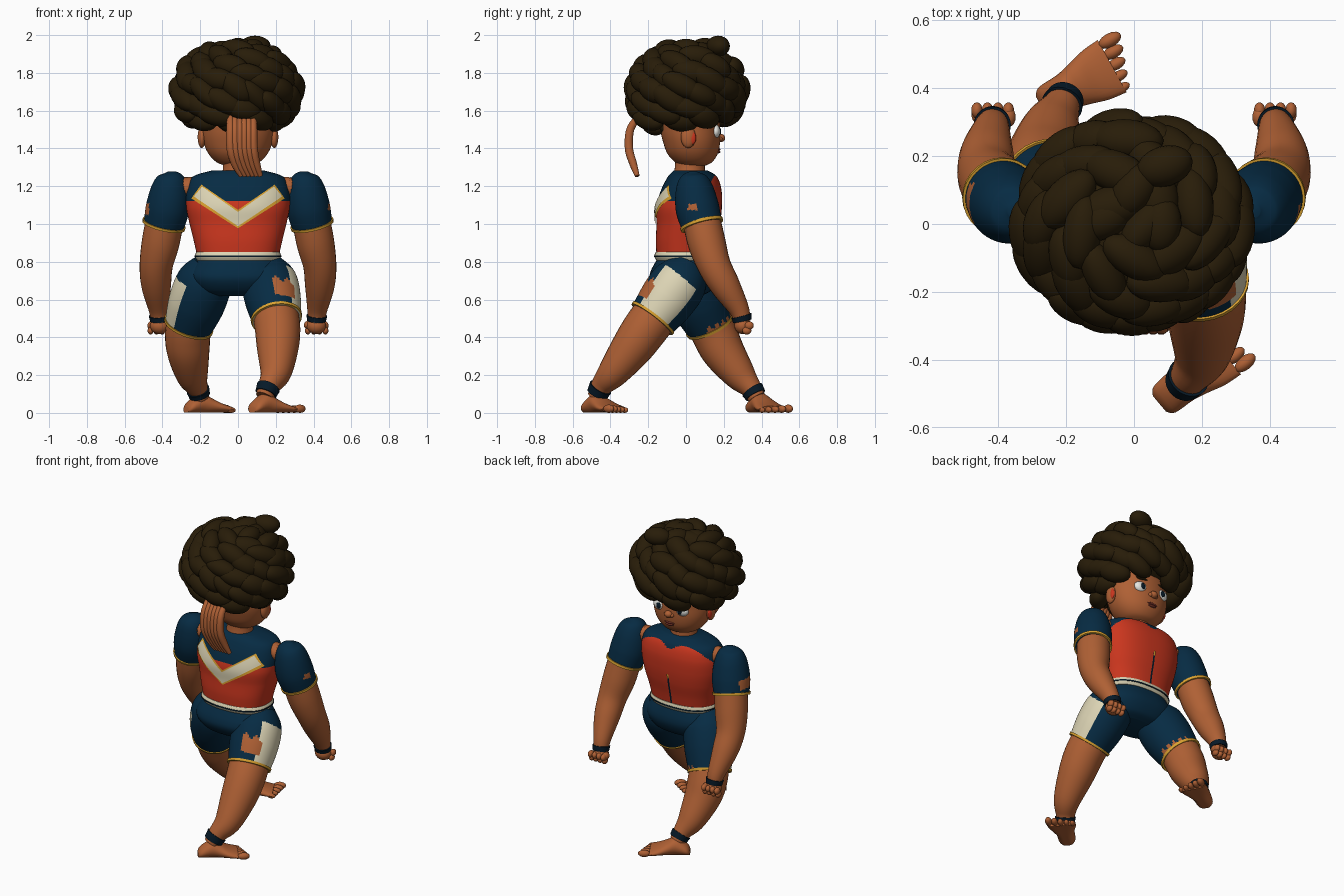
import bpy, bmesh, math, random
from mathutils import Vector, Matrix

if "Cube" in bpy.data.objects:
    bpy.data.objects.remove(bpy.data.objects["Cube"])

random.seed(4)
COLORS = {
    "skin": (0.43, 0.118, 0.035), "hair_brown": (0.021, 0.0118, 0.0026), "navy": (0.002, 0.024, 0.056),
    "red": (0.60, 0.037, 0.013), "cream": (0.72, 0.66, 0.46), "gold": (0.70, 0.36, 0.03),
    "dark_band": (0.002, 0.010, 0.021), "eye_white": (0.8, 0.8, 0.76), "lip": (0.17, 0.03, 0.02),
}
MATS = {}
for key, c in COLORS.items():
    MATS[key] = bpy.data.materials.new(key)
    MATS[key].diffuse_color = (*c, 1)


def finish(name, bm, mats):
    bmesh.ops.recalc_face_normals(bm, faces=bm.faces)
    me = bpy.data.meshes.new(name)
    bm.to_mesh(me)
    bm.free()
    for m in mats:
        me.materials.append(MATS[m])
    me.shade_smooth()
    me.set_sharp_from_angle(angle=math.radians(50))
    ob = bpy.data.objects.new(name, me)
    bpy.context.collection.objects.link(ob)
    return ob


def spline(keys, t):
    """Smooth value through a list of number tuples, t in 0..1."""
    s = t * (len(keys) - 1)
    i = min(int(s), len(keys) - 2)
    f = s - i
    p0, p1, p2, p3 = (keys[max(0, min(len(keys) - 1, i + k))] for k in (-1, 0, 1, 2))
    return [0.5 * (2*b + (c - a)*f + (2*a - 5*b + 4*c - d)*f*f + (3*b - a - 3*c + d)*f**3)
            for a, b, c, d in zip(p0, p1, p2, p3)]


def loft(name, rings, mats, rule=None):
    """Skin rings of points; rule(angle, centre) picks the material of a face."""
    bm = bmesh.new()
    vs = [[bm.verts.new(p) for p in r] for r in rings]
    n = len(vs[0])
    for a, b in zip(vs, vs[1:]):
        for j in range(n):
            f = bm.faces.new((a[j], a[(j+1) % n], b[(j+1) % n], b[j]))
            if rule:
                f.material_index = rule((j + 0.5) * 360 / n, f.calc_center_median())
    for end in (vs[0], vs[-1]):
        f = bm.faces.new(end)
        if rule:
            f.material_index = rule(0, f.calc_center_median())
    return finish(name, bm, mats)


def tube(name, path, mats, rule=None, t0=0, t1=1, grow=0, steps=24, n=28):
    """Round limb along (x, y, z, radius) keys."""
    rings = []
    for i in range(steps + 1):
        t = t0 + (t1 - t0) * i / steps
        x, y, z, r = spline(path, t)
        d = (Vector(spline(path, min(1, t + .02))[:3]) - Vector(spline(path, max(0, t - .02))[:3])).normalized()
        a = (Vector((1, 0, 0)) - d * d.x).normalized()
        b = d.cross(a)
        rings.append([Vector((x, y, z)) + (r + grow) * (a * math.cos(k * math.tau / n) + b * math.sin(k * math.tau / n))
                      for k in range(n)])
    return loft(name, rings, mats, rule)


def stack(name, keys, mats, rule=None, p=2.4, steps=40, n=56):
    """Upright body form from (z, half width, half depth, centre y) keys."""
    rings = []
    for i in range(steps + 1):
        z, rx, ry, cy = spline(keys, i / steps)
        ring = []
        for k in range(n):
            c, s = math.cos(k * math.tau / n), math.sin(k * math.tau / n)
            ring.append((rx * math.copysign(abs(c) ** (2/p), c), cy + ry * math.copysign(abs(s) ** (2/p), s), z))
        rings.append(ring)
    return loft(name, rings, mats, rule)


def balls(name, items, mat, seg=14):
    """Ellipsoids joined in one mesh: (centre, radii, rotation matrix or None)."""
    bm = bmesh.new()
    for c, r, rot in items:
        m = Matrix.Translation(c) @ (rot or Matrix()) @ Matrix.Diagonal((*r, 1))
        bmesh.ops.create_uvsphere(bm, u_segments=seg, v_segments=max(8, seg * 2 // 3), radius=1, matrix=m)
    return finish(name, bm, [mat])


# Torso with coloured yoke: straight at the back, two lobes at the front
TORSO = [(.82, .214, .15, -.005), (.91, .234, .16, .0), (1.0, .256, .168, .012), (1.09, .274, .174, .016),
         (1.18, .272, .160, .028), (1.25, .24, .130, .034), (1.283, .14, .09, .025)]


def yoke(a, c):
    if c.y < .04:
        return int(c.z > 1.12)
    return int(c.z > 1.258 - .035 * math.exp(-(c.x / .05) ** 2) - .03 * (c.x / .2) ** 4)


stack("torso", TORSO, ["red", "navy"], yoke, steps=140, n=120)
stack("belt", [(.808, .217, .152, -.005), (.83, .228, .163, -.005), (.852, .221, .157, -.003)], ["cream"], steps=8)
stack("belt_line", [(.826, .230, .165, -.005), (.834, .230, .165, -.005)], ["dark_band"], steps=2)
stack("hips", [(.62, .15, .09, -.01), (.645, .21, .14, -.012), (.70, .25, .175, -.015), (.75, .25, .175, -.012),
               (.815, .208, .147, -.005)], ["navy"])


def torso_y(x, z, side):
    """Surface depth of the torso at x, z."""
    lo, hi = 0, 1
    for _ in range(25):
        mid = (lo + hi) / 2
        lo, hi = (mid, hi) if spline(TORSO, mid)[0] < z else (lo, mid)
    _, rx, ry, cy = spline(TORSO, lo)
    return cy + side * ry * max(0, 1 - abs(x / rx) ** 2.4) ** (1 / 2.4)


def plate(name, mat, fn, side, lift, nu=40, nv=6):
    """Thin patch laid on the torso; fn(u, v) gives x, z."""
    bm = bmesh.new()
    grid = []
    for i in range(nu + 1):
        row = []
        for j in range(nv + 1):
            x, z = fn(i / nu, j / nv)
            row.append(bm.verts.new((x, torso_y(x, z, side) + side * lift, z)))
        grid.append(row)
    for i in range(nu):
        for j in range(nv):
            bm.faces.new((grid[i][j], grid[i+1][j], grid[i+1][j+1], grid[i][j+1]))
    return finish(name, bm, [mat])


# Back chevron with gold edge, front zip
def chevron(extra):
    def fn(u, v):
        s, off = 2 * u - 1, 2 * v - 1
        m = abs(s)
        return (s * (.212 + extra - off * (.022 + extra * .5)),
                1.026 + .146 * m + off * (.038 + extra * 1.2 - .012 * m))
    return fn


plate("chevron_edge", "gold", chevron(.009), -1, .005)
plate("chevron", "cream", chevron(0), -1, .009)
plate("zip", "dark_band", lambda u, v: ((v - .5) * .012, .85 + .2 * u), 1, .004, 12, 1)
plate("zip_pull", "gold", lambda u, v: ((v - .5) * .012, 1.03 + .03 * u), 1, .007, 3, 1)

# Neck, head and face
tube("neck", [(0, .02, 1.24, .095), (0, .02, 1.29, .08), (0, .025, 1.38, .08)], ["skin"], steps=8)
stack("head", [(1.305, .05, .05, .04), (1.325, .11, .095, .04), (1.37, .155, .132, .035), (1.43, .182, .15, .03),
               (1.50, .192, .158, .022), (1.60, .19, .155, .015), (1.70, .11, .1, .01)], ["skin"], p=2.1)
balls("ears", [(Vector((s * .192, .012, 1.46)), (.022, .04, .058), None) for s in (-1, 1)], "skin")
balls("inner_ears", [(Vector((s * .2, .034, 1.455)), (.011, .02, .034), None) for s in (-1, 1)], "red")
balls("nose", [(Vector((0, .182, 1.455)), (.026, .026, .022), None)]
      + [(Vector((s * .02, .176, 1.45)), (.016, .018, .014), None) for s in (-1, 1)], "skin")
balls("eyes", [(Vector((s * .08, .157, 1.49)), (.046, .025, .036), None) for s in (-1, 1)], "eye_white")
balls("pupils", [(Vector((s * .077, .178, 1.49)), (.016, .008, .02), None) for s in (-1, 1)], "dark_band")
balls("brows", [(Vector((s * .078, .168, 1.545)), (.045, .014, .008), None) for s in (-1, 1)], "hair_brown")
balls("lips", [(Vector((0, .17, z)), (w, .012, .008), None) for z, w in ((1.395, .038), (1.382, .03))], "lip")

# Big hair of overlapping locks
locks = [(Vector((-.005, 0, 1.735)), (.285, .262, .195), None)]
COUNT = 74
for i in range(COUNT):
    vz = 1 - 2 * (i + .5) / COUNT
    ang = i * 2.39996
    rad = math.sqrt(1 - vz * vz) if vz > 0 else (1 - abs(vz) ** 3) ** (1/3)
    d = Vector((rad * math.cos(ang), rad * math.sin(ang), vz))
    k = random.uniform(.95, 1.05)
    pos = Vector((d.x * .295 * k - .008, d.y * .272 * k, 1.72 + d.z * .207 * k))
    if pos.z < 1.515 or (pos.z < 1.57 and pos.y > .1 and abs(pos.x) < .2):
        continue
    nrm = Vector((d.x, d.y, d.z * 1.2)).normalized()
    side = Vector((0, 0, 1)).cross(nrm).normalized()
    along = (side + nrm.cross(side) * random.uniform(-.9, -.2)).normalized()
    rot = Matrix((along, nrm.cross(along), nrm)).transposed().to_4x4()
    locks.append((pos, (random.uniform(.095, .115), random.uniform(.055, .065), .058), rot))
locks += [(Vector(p), (.085, .06, .055), Matrix.Rotation(a, 4, 'Z'))
          for p, a in (((.09, .17, 1.942), .3), ((.0, .1, 1.93), 1), ((.08, .0, 1.925), 1.5), ((-.08, .02, 1.915), .6))]
balls("hair", locks, "hair_brown", 18)

# Hanging braided tail at the back
for i in range(6):
    o = (i - 2.5) * .024
    tube(f"tail_strand_{i+1}", [(.02 + o, -.25, 1.57, .018), (.02 + o, -.295, 1.50, .022), (.022 + o, -.302, 1.40, .023),
                                (.04 + o * .95, -.28, 1.32, .021), (.068 + o * .85, -.258, 1.255, .013)],
         ["skin"], n=10)

# Arms, sleeves, wristbands and fists, mirrored
SLEEVE = [(.352, .038, 1.278, .02), (.352, .039, 1.25, .07), (.36, .045, 1.185, .1), (.373, .06, 1.085, .115),
          (.394, .085, .99, .107)]
ARM = [(.385, .08, 1.03, .1), (.41, .11, .9, .1), (.433, .15, .78, .088), (.433, .21, .67, .078),
       (.42, .28, .55, .054), (.415, .3, .48, .042)]
for s, side in ((1, "right"), (-1, "left")):
    flip = lambda path: [(s * x, y, z, r) for x, y, z, r in path]
    hole = (lambda a, c: int(abs(c.z - 1.09) < .016 and abs(c.y - .035) < .026 and c.x > .4)) if s > 0 else \
           (lambda a, c: int(abs(c.z - 1.08) < .03 and abs(c.y - .06) < .06 and c.x < -.4))
    tube(side + "_sleeve", flip(SLEEVE), ["navy", "skin"], hole, steps=60, n=64)
    tube(side + "_sleeve_hem", flip(SLEEVE), ["gold"], None, .945, 1, .008, 4)
    tube(side + "_shoulder", flip([(.2, .03, 1.18, .06), (.28, .035, 1.195, .055), (.34, .04, 1.18, .05)]), ["skin"], n=20)
    tube(side + "_arm", flip(ARM), ["skin"])
    tube(side + "_wristband", flip(ARM), ["dark_band"], None, .88, .97, .007, 6)
    fist = [(Vector((s * .415, .3, .462)), (.052, .045, .045), None),
            (Vector((s * .37, .315, .465)), (.022, .03, .022), None)]
    for k in range(4):
        x = s * (.37 + .031 * k)
        fist += [(Vector((x, .335, .462)), (.017, .024, .022), None), (Vector((x, .322, .435)), (.016, .024, .02), None)]
    balls(side + "_hand", fist, "skin")


# Legs in stride: shorts, hem, leg, anklet, foot
def leg(side, shorts, limb, rule, ankle, angle, big):
    tube(side + "_shorts", shorts, ["navy", "cream", "skin"], rule, steps=64, n=72)
    tube(side + "_shorts_hem", shorts, ["gold"], None, .945, 1, .007, 4)
    tube(side + "_leg", limb, ["skin"])
    tube(side + "_anklet", limb, ["dark_band"], None, .83, .93, .008, 6)
    f = Vector((math.cos(angle), math.sin(angle), 0))
    w = Vector((-f.y, f.x, 0))
    rings = []
    keys = [(-.085, .03, .03), (-.065, .05, .06), (0, .056, .1), (.05, .068, .08), (.1, .082, .055), (.155, .088, .036)]
    for i in range(21):
        l, hw, h = spline(keys, i / 20)
        rings.append([ankle + f * l + w * hw * math.cos(k * math.tau / 24)
                      + Vector((0, 0, max(.002, h / 2 + h * .55 * math.sin(k * math.tau / 24)))) for k in range(24)])
    loft(side + "_foot", rings, ["skin"])
    rot = Matrix.Rotation(angle, 4, 'Z')
    toes = []
    for k in range(5):
        r = .022 - .0018 * k
        toes.append((ankle + f * (.186 - .009 * k) + w * big * (.07 - .035 * k) + Vector((0, 0, r)),
                     (r * 1.7, r * .95, r), rot))
    balls(side + "_toes", toes, "skin")


def right_rule(a, c):
    """Outer cream panel, torn patch behind it."""
    up = (Vector((.205, -.18, .495)) - c).dot(Vector((.08, -.63, -.77)))
    if 42 < a < 90 and .055 < up < .155 + .015 * math.sin(a * .25):
        return 2
    return int((a > 318 or a < 50) and up < .265)


def left_rule(a, c):
    """Outer cream panel, frayed inner edge above the hem."""
    up = (Vector((-.265, .13, .455)) - c).dot(Vector((-.25, .35, -.9)))
    if (a > 285 or a < 15) and up < .03 + .016 * math.sin(a * .35):
        return 2
    return int(128 < a < 215 and up < .27)


leg("right", [(.14, .01, .78, .1), (.165, -.03, .70, .145), (.185, -.1, .60, .148), (.205, -.18, .495, .128)],
    [(.2, -.16, .52, .122), (.21, -.22, .44, .12), (.21, -.29, .34, .11), (.2, -.385, .215, .083),
     (.165, -.445, .145, .058), (.14, -.475, .085, .047)],
    right_rule, Vector((.14, -.475, 0)), math.radians(40), -1)
leg("left", [(-.14, .0, .78, .1), (-.175, .02, .70, .145), (-.22, .07, .58, .15), (-.265, .13, .455, .126)],
    [(-.255, .12, .49, .12), (-.266, .155, .41, .12), (-.263, .2, .32, .112), (-.243, .285, .2, .085),
     (-.215, .345, .13, .056), (-.2, .375, .08, .047)],
    left_rule, Vector((-.2, .39, 0)), math.radians(29), 1)

for m in bpy.data.materials:
    if m.users and not m.is_grease_pencil:
        m.use_nodes = True
        m.node_tree.nodes["Principled BSDF"].inputs["Base Color"].default_value = m.diffuse_color
